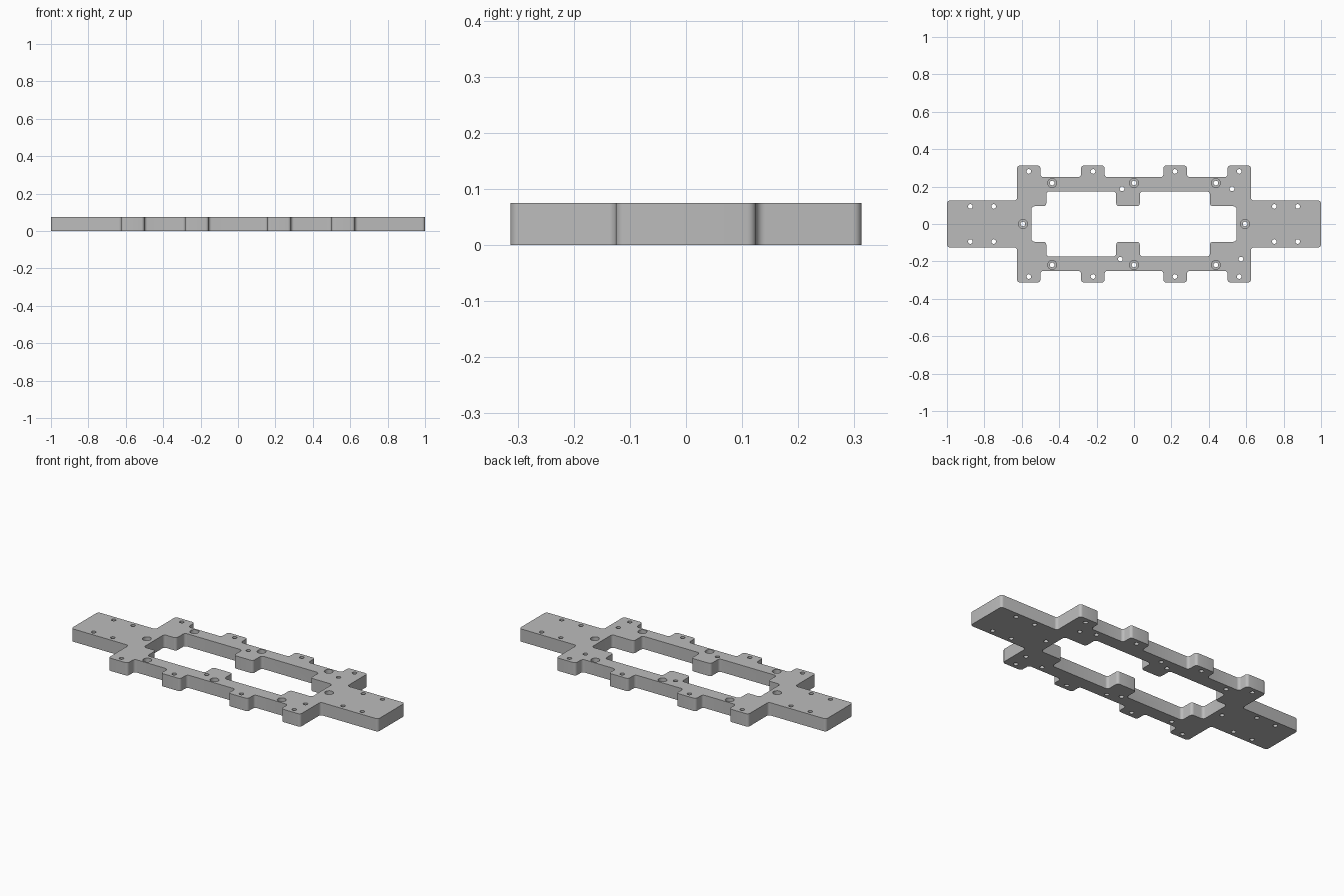
import bpy, bmesh, math
from mathutils import Vector

cube = bpy.data.objects.get("Cube")
if cube:
    bpy.data.objects.remove(cube, do_unlink=True)

THICK = 0.075
DRILL_R, BORE_R, BORE_DEPTH = 0.0125, 0.024, 0.04

grey = bpy.data.materials.new("machined grey")
grey.use_nodes = True
colour = (0.5, 0.5, 0.5, 1)
grey.diffuse_color = colour
grey.node_tree.nodes["Principled BSDF"].inputs["Base Color"].default_value = colour


def rounded(points, radius=0.016, steps=6):
    """Replace every right-angle corner of a closed outline with an arc."""
    out = []
    for i, p in enumerate(points):
        p = Vector(p)
        a = (Vector(points[i - 1]) - p).normalized() * radius
        b = (Vector(points[(i + 1) % len(points)]) - p).normalized() * radius
        for k in range(steps + 1):
            t = math.pi / 2 * k / steps
            out.append(p + a * (1 - math.sin(t)) + b * (1 - math.cos(t)))
    return out


def mirrored(points, axis):
    flip = (-1, 1) if axis == "x" else (1, -1)
    return points + [(x * flip[0], y * flip[1]) for x, y in reversed(points)]


def circle(centre, radius, sides=24):
    return [(centre[0] + radius * math.cos(math.tau * k / sides),
             centre[1] + radius * math.sin(math.tau * k / sides)) for k in range(sides)]


def prisms(name, outlines, z0, z1):
    """One object made of upright prisms, one for each outline."""
    bm = bmesh.new()
    for outline in outlines:
        face = bm.faces.new([bm.verts.new((p[0], p[1], z0)) for p in outline])
        ext = bmesh.ops.extrude_face_region(bm, geom=[face], use_keep_orig=True)
        top = [v for v in ext["geom"] if isinstance(v, bmesh.types.BMVert)]
        bmesh.ops.translate(bm, verts=top, vec=(0, 0, z1 - z0))
    bmesh.ops.recalc_face_normals(bm, faces=bm.faces)
    mesh = bpy.data.meshes.new(name)
    bm.to_mesh(mesh)
    bm.free()
    obj = bpy.data.objects.new(name, mesh)
    bpy.context.collection.objects.link(obj)
    mesh.materials.append(grey)
    return obj


# Outer outline: one quarter, with end plate and tabs, mirrored twice
quarter = [(1, .125), (.625, .125), (.625, .313), (.5, .313), (.5, .25),
           (.283, .25), (.283, .313), (.157, .313), (.157, .25)]
outer = mirrored(mirrored(quarter, "x"), "y")
plate = prisms("frame_plate", [rounded(outer)], 0, THICK)

# Central opening with inner tabs
half = [(-.548, .095), (-.469, .095), (-.469, .174), (-.095, .174), (-.095, .095),
        (.031, .095), (.031, .174), (.406, .174), (.406, .095), (.548, .095)]
opening = prisms("opening_cutter", [rounded(mirrored(half, "y"))], -0.1, 0.2)

# Bolt holes: counterbored along the rails, plain elsewhere
bores = [(x, s * .219) for x in (-.4375, 0, .4375) for s in (-1, 1)]
bores += [(-.594, 0), (.594, 0)]
plain = [(sx * x, sy * y) for x, y in ((.5625, .281), (.219, .281), (.75, .094), (.875, .094))
         for sx in (-1, 1) for sy in (-1, 1)]
plain += [(-.064, .188), (.524, .188), (-.073, -.188), (.572, -.188)]
drills = prisms("drill_cutter", [circle(c, DRILL_R) for c in plain + bores], -0.1, 0.2)
counter = prisms("counterbore_cutter", [circle(c, BORE_R) for c in bores],
                 THICK - BORE_DEPTH, 0.2)

# Cut everything out of the plate
bpy.ops.object.select_all(action="DESELECT")
plate.select_set(True)
bpy.context.view_layer.objects.active = plate
for cutter in (opening, counter, drills):
    cutter.hide_render = True
    mod = plate.modifiers.new(cutter.name, "BOOLEAN")
    mod.operation = "DIFFERENCE"
    mod.solver = "EXACT"
    mod.object = cutter
    bpy.ops.object.modifier_apply(modifier=mod.name)
    bpy.data.objects.remove(cutter, do_unlink=True)

bpy.ops.object.shade_smooth_by_angle(angle=math.radians(30))
